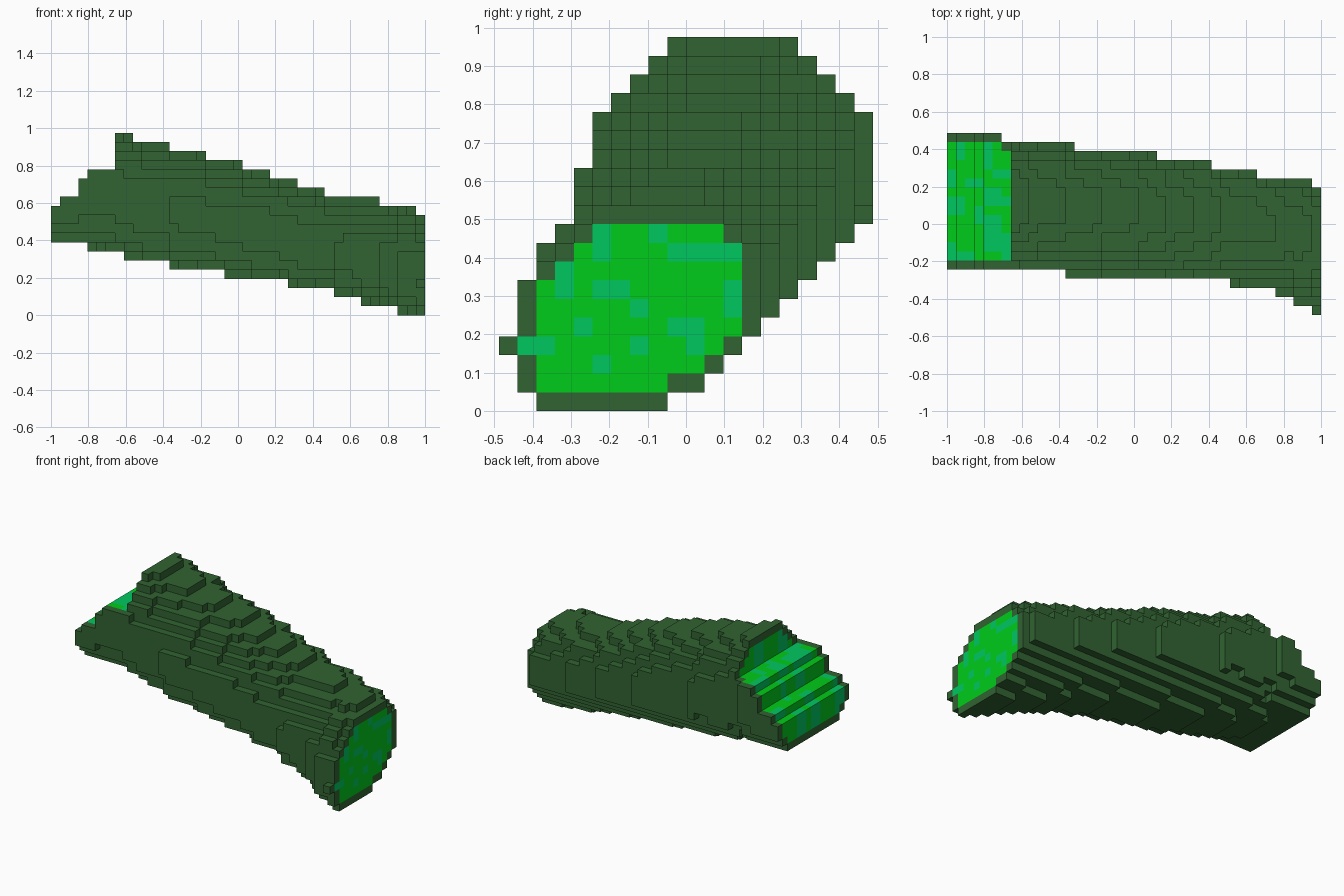
import bpy
import bmesh

old = bpy.data.objects.get("Cube")
if old:
    bpy.data.objects.remove(old, do_unlink=True)

NX, NY, NZ = 41, 20, 20
S = 2 / NX                       # size of one block


def material(name, rgb):
    m = bpy.data.materials.new(name)
    m.use_nodes = True
    m.diffuse_color = (*rgb, 1)
    bsdf = m.node_tree.nodes["Principled BSDF"]
    bsdf.inputs["Base Color"].default_value = (*rgb, 1)
    bsdf.inputs["Roughness"].default_value = 0.9
    return m


BARK, CORE, SPOT = 0, 1, 2
mats = [material("dark_green_skin", (0.031, 0.126, 0.032)),
        material("bright_green_core", (0.0, 0.605, 0.01)),
        material("teal_spots", (0.0, 0.575, 0.118))]


def steps(runs, upper):
    """Bound per slice from (block, length) runs, shrinking slightly along a run."""
    out = []
    for value, n in runs:
        for t in range(n):
            out.append(value - 0.45 * t / n if upper
                       else value + 0.45 * (n - 1 - t) / n)
    return out


# Bounds of the trunk's cross-section, slice by slice along x
top = steps([(21, 7), (20, 2), (19, 4), (18, 4), (17, 4), (16, 3), (15, 3),
             (14, 3), (13, 6), (12, 4), (11, 1)], True)
bottom = steps([(8, 4), (7, 4), (6, 5), (5, 6), (4, 7), (3, 5), (2, 3),
                (1, 4), (0, 3)], False)
back = steps([(20.15, 6), (19.15, 8), (18.15, 9), (17.15, 6), (16.15, 5),
              (15.15, 6), (14.15, 1)], True)
front = steps([(5, 13), (4, 18), (3, 5), (2, 2), (1, 3)], False)

# Stepped slanting cut at the raised end
CUT = [12, 13, 13, 15, 16, 16, 16]


def section(i):
    """Blocks of one slice: a rounded outline, squarer below at both ends,
    with a straight chamfer along the lower back."""
    f = i / (NX - 1)
    yc, ry = (front[i] + back[i]) / 2, (back[i] - front[i]) / 2
    zc, rz = (bottom[i] + top[i]) / 2, (top[i] - bottom[i]) / 2
    square = max(0, 4 - i)
    cells = set()
    for j in range(NY):
        for k in range(max(0, j - 9), NZ + 2):
            dy, dz = (j + 0.5 - yc) / ry, (k + 0.5 - zc) / rz
            if dz >= 0:
                n = 2.15 - 0.45 * f if dy < 0 else 2.3 + 0.7 * f
            else:
                n = square + (3 + 2 * f ** 6 if dy < 0 else 3 - 1.5 * f)
            if abs(dy) ** n + abs(dz) ** n <= 1:
                cells.add((j, k))
    return cells


sections = [section(i) for i in range(NX)]
sections[-1].add((0, 3))         # small nub on the low end
solid = {(i, j, k) for i, cells in enumerate(sections) for j, k in cells
         if i >= len(CUT) or k < CUT[i]}

# Spots on the low end, as (y block, z block)
CAP_SPOTS = {(5, 8), (5, 9), (8, 9), (9, 8), (10, 8), (11, 8), (12, 8), (12, 5),
             (12, 6), (3, 6), (3, 7), (5, 6), (6, 6), (7, 5), (4, 4), (9, 4),
             (10, 4), (10, 3), (7, 3), (1, 3), (2, 3), (5, 2)}

# Spots on the raised cut, as patches: first and last x block, first and last y block
CUT_PATCHES = [(0, 0, 6, 7), (0, 1, 11, 12), (0, 0, 14, 15), (1, 1, 17, 18),
               (1, 2, 6, 6), (2, 3, 14, 14), (3, 3, 10, 11), (4, 5, 7, 10),
               (4, 5, 12, 13), (4, 4, 16, 18), (5, 6, 15, 15), (6, 6, 12, 12),
               (6, 6, 6, 8), (7, 7, 8, 9), (7, 7, 13, 14)]


def inner(i, j, k):
    return all(c in sections[i] for c in
               ((j + 1, k), (j - 1, k), (j, k + 1), (j, k - 1)))


def colour(cell, d):
    i, j, k = cell
    if i == NX - 1 and d == (1, 0, 0):
        if (j, k) in CAP_SPOTS:
            return SPOT
        return CORE if inner(i, j, k) else BARK
    if i <= 7 and d in ((-1, 0, 0), (0, 0, 1)) and inner(i, j, k):
        spotted = any(a <= i <= b and c <= j <= e for a, b, c, e in CUT_PATCHES)
        return SPOT if spotted else CORE
    return BARK


# Corner offsets of the block face in each direction, wound outwards
FACES = {
    (1, 0, 0): ((1, 0, 0), (1, 1, 0), (1, 1, 1), (1, 0, 1)),
    (-1, 0, 0): ((0, 0, 0), (0, 0, 1), (0, 1, 1), (0, 1, 0)),
    (0, 1, 0): ((0, 1, 0), (0, 1, 1), (1, 1, 1), (1, 1, 0)),
    (0, -1, 0): ((0, 0, 0), (1, 0, 0), (1, 0, 1), (0, 0, 1)),
    (0, 0, 1): ((0, 0, 1), (1, 0, 1), (1, 1, 1), (0, 1, 1)),
    (0, 0, -1): ((0, 0, 0), (0, 1, 0), (1, 1, 0), (1, 0, 0)),
}

# Outer skin of the block trunk
bm = bmesh.new()
verts = {}


def vert(p):
    if p not in verts:
        verts[p] = bm.verts.new(((p[0] - NX / 2) * S, (p[1] - NY / 2) * S, p[2] * S))
    return verts[p]


for cell in sorted(solid):
    for d, corners in FACES.items():
        if tuple(a + b for a, b in zip(cell, d)) in solid:
            continue
        face = bm.faces.new([vert(tuple(a + b for a, b in zip(cell, c)))
                             for c in corners])
        face.material_index = colour(cell, d)

mesh = bpy.data.meshes.new("block_trunk")
bm.to_mesh(mesh)
bm.free()
for m in mats:
    mesh.materials.append(m)
trunk = bpy.data.objects.new("block_trunk", mesh)
bpy.context.collection.objects.link(trunk)
